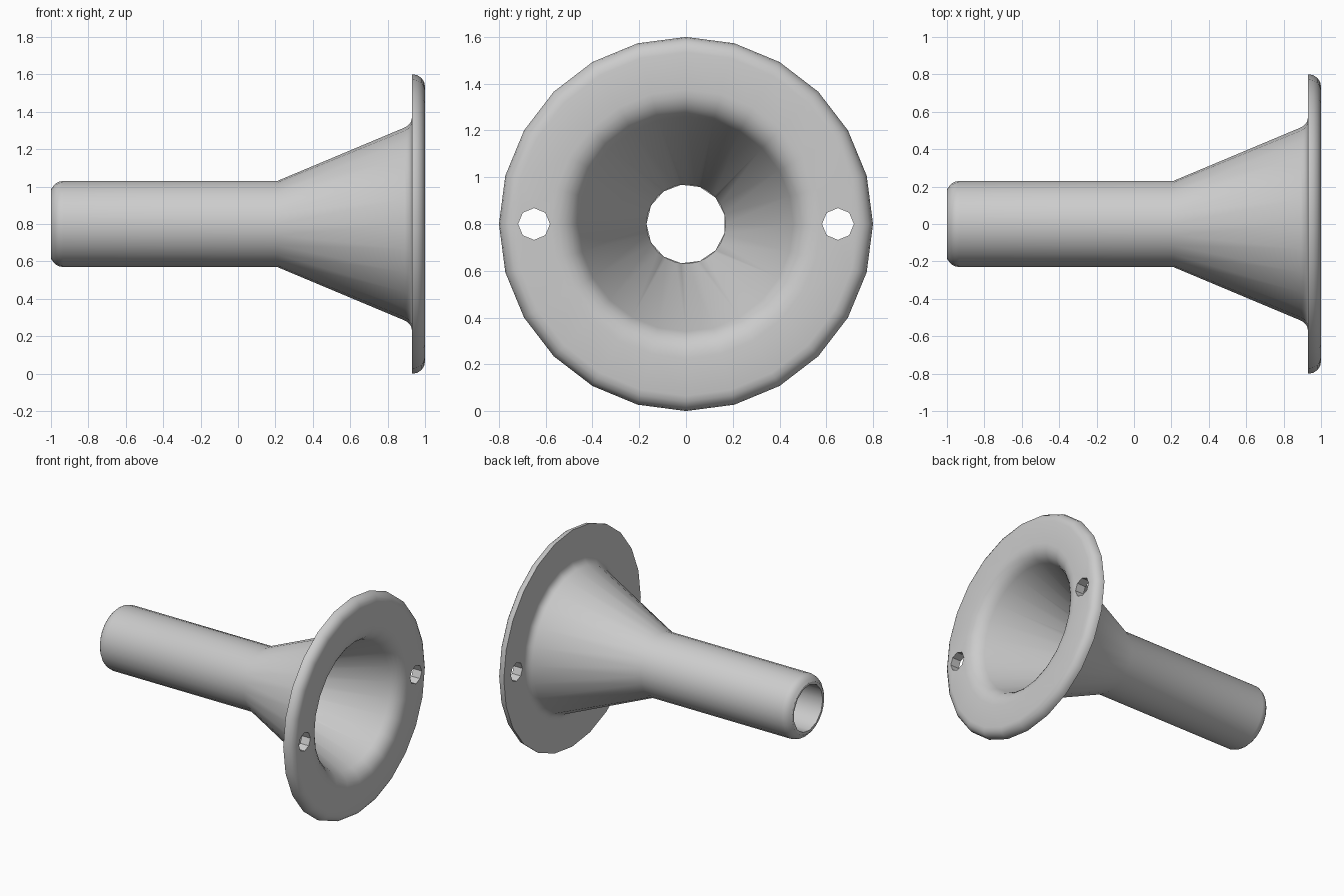
import bpy
import bmesh
from math import sin, cos, pi, radians

cube = bpy.data.objects.get("Cube")
if cube:
    bpy.data.objects.remove(cube, do_unlink=True)

AXIS_Z = 0.8

grey = bpy.data.materials.new("plain_grey")
grey.use_nodes = True
colour = (0.6, 0.6, 0.6, 1)
grey.diffuse_color = colour
grey.node_tree.nodes["Principled BSDF"].inputs["Base Color"].default_value = colour


def arc(cx, cr, radius, start, end, steps):
    """Profile points (x, r) along an arc, angles in degrees."""
    angles = [radians(start + (end - start) * i / steps) for i in range(steps + 1)]
    return [(cx + radius * cos(a), cr + radius * sin(a)) for a in angles]


def revolve(name, profile, sides, start=0.0, y=0.0):
    """Solid turned about an axis along x, with both ends capped."""
    bm = bmesh.new()
    rings = []
    for x, r in profile:
        turns = [start + 2 * pi * i / sides for i in range(sides)]
        rings.append([bm.verts.new((x, y + r * sin(a), AXIS_Z + r * cos(a))) for a in turns])
    for a, b in zip(rings, rings[1:]):
        for i in range(sides):
            j = (i + 1) % sides
            bm.faces.new((a[i], a[j], b[j], b[i]))
    bm.faces.new(rings[0])
    bm.faces.new(rings[-1])
    bmesh.ops.recalc_face_normals(bm, faces=bm.faces)
    mesh = bpy.data.meshes.new(name)
    bm.to_mesh(mesh)
    bm.free()
    mesh.materials.append(grey)
    obj = bpy.data.objects.new(name, mesh)
    bpy.context.collection.objects.link(obj)
    return obj


# Tube, cone, flange and flared mouth in one turned profile
profile = [(-1, 0.185)]
profile += arc(-0.935, 0.165, 0.065, 162, 90, 4)[1:]      # rounded tube end
profile += [(0.21, 0.23)]                                 # tube meets cone
profile += arc(0.87, 0.572, 0.06, -67.5, 0, 4)            # fillet behind flange
profile += [(0.93, 0.8)]
profile += arc(0.935, 0.735, 0.065, 90, 0, 4)             # rounded flange rim
profile += arc(0.875, 0.575, 0.125, 0, -67.5, 5)          # flared mouth
profile += [(0.225, 0.17)]                                # throat
funnel = revolve("flanged_funnel", profile, 24)

# Bore through the tube and two bolt holes through the flange
cutters = [revolve("bore_cutter", [(-1.2, 0.169), (0.4, 0.169)], 13, -pi / 2)]
cutters += [revolve("bolt_hole_cutter", [(0.85, 0.068), (1.1, 0.068)], 8, 0, side * 0.65)
            for side in (-1, 1)]

bpy.ops.object.select_all(action='DESELECT')
bpy.context.view_layer.objects.active = funnel
funnel.select_set(True)
for cutter in cutters:
    cut = funnel.modifiers.new("cut", 'BOOLEAN')
    cut.operation = 'DIFFERENCE'
    cut.solver = 'EXACT'
    cut.object = cutter
    bpy.ops.object.modifier_apply(modifier=cut.name)
    bpy.data.objects.remove(cutter, do_unlink=True)

bpy.ops.object.shade_smooth_by_angle(angle=radians(30))
